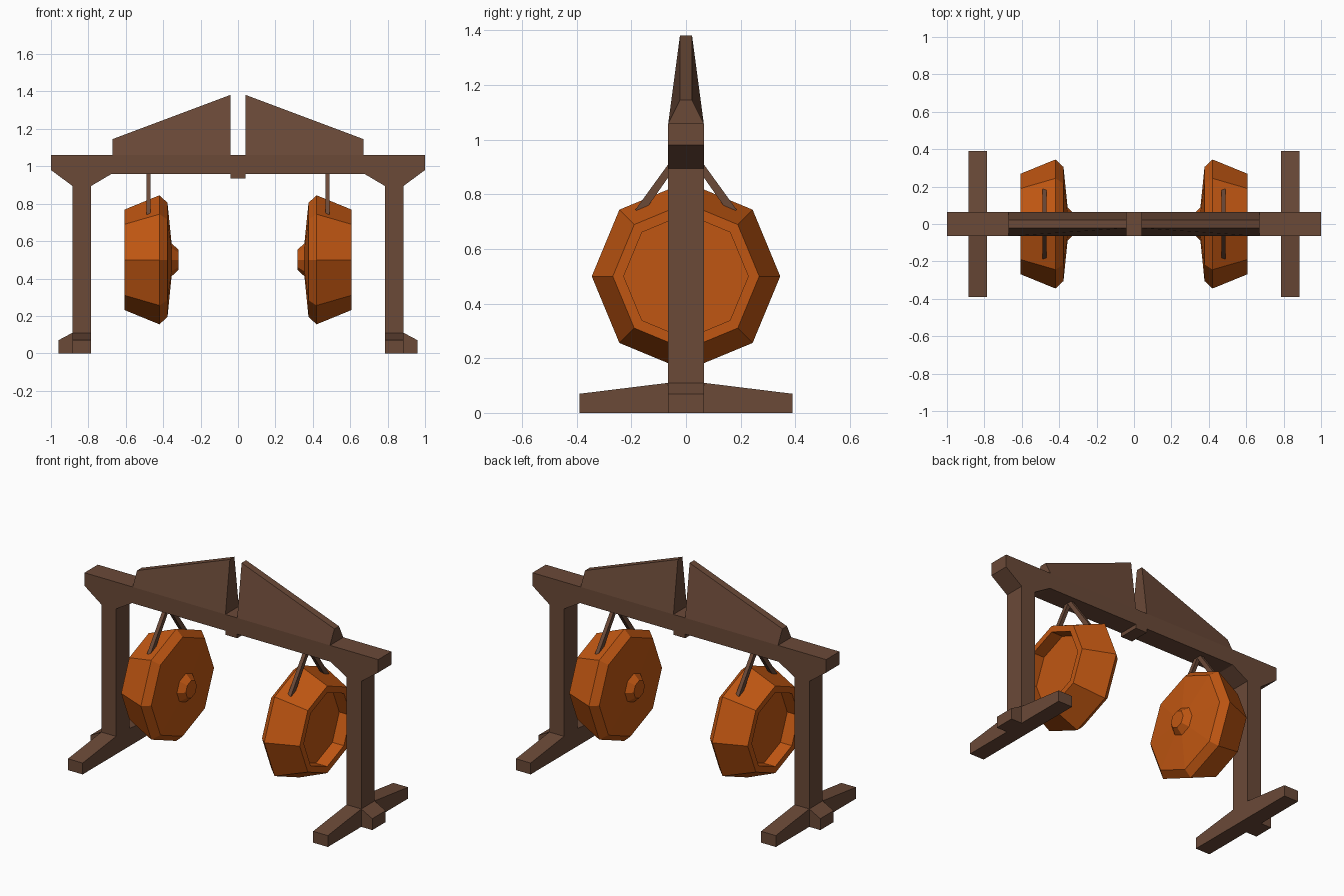
import bpy, bmesh, math
from mathutils import Vector

if "Cube" in bpy.data.objects:
    bpy.data.objects.remove(bpy.data.objects["Cube"])


def material(name, rgb):
    m = bpy.data.materials.new(name)
    m.diffuse_color = (*rgb, 1)
    m.use_nodes = True
    m.node_tree.nodes["Principled BSDF"].inputs["Base Color"].default_value = m.diffuse_color
    return m


WOOD = material("dark_wood", (0.145, 0.067, 0.039))
BRONZE = material("orange_bronze", (0.53, 0.094, 0.006))


def finish(name, bm, mat):
    bmesh.ops.recalc_face_normals(bm, faces=bm.faces)
    me = bpy.data.meshes.new(name)
    bm.to_mesh(me)
    bm.free()
    me.materials.append(mat)
    ob = bpy.data.objects.new(name, me)
    bpy.context.collection.objects.link(ob)
    return ob


def prism(name, pts, direction, mat=WOOD):
    """Extrude a closed 3D outline along a vector."""
    bm = bmesh.new()
    face = bm.faces.new([bm.verts.new(p) for p in pts])
    ext = bmesh.ops.extrude_face_region(bm, geom=[face])
    verts = [g for g in ext["geom"] if isinstance(g, bmesh.types.BMVert)]
    bmesh.ops.translate(bm, vec=direction, verts=verts)
    return finish(name, bm, mat)


def lathe_x(name, profile, centre_z, side, mat, n=8):
    """Turn (x, radius) points around a horizontal x axis."""
    bm = bmesh.new()
    rings = []
    for x, r in profile:
        rings.append([bm.verts.new((side * x, r * math.cos(2 * math.pi * i / n),
                                    centre_z + r * math.sin(2 * math.pi * i / n)))
                      for i in range(n)])
    for a, b in zip(rings, rings[1:]):
        for i in range(n):
            j = (i + 1) % n
            bm.faces.new((a[i], a[j], b[j], b[i]))
    bm.faces.new(rings[0])
    bm.faces.new(rings[-1])
    return finish(name, bm, mat)


W = 0.065  # half depth of the frame

# Top beam with angled brackets at the posts
half = [(1, 1.06), (1, 0.98), (0.885, 0.895), (0.785, 0.895), (0.675, 0.96)]
outline = half + [(-x, z) for x, z in reversed(half)]
prism("top_beam", [(x, -W, z) for x, z in outline], (0, 2 * W, 0))

# Small key block under the middle of the beam
prism("centre_block", [(-0.04, -W, 0.935), (0.04, -W, 0.935),
                       (0.04, -W, 0.97), (-0.04, -W, 0.97)], (0, 2 * W, 0))

for side, label in ((-1, "left"), (1, "right")):
    # Post
    prism(label + "_post", [(side * x, y, 0) for x, y in
          ((0.785, -W), (0.885, -W), (0.885, W), (0.785, W))], (0, 0, 0.9))
    # Long foot running front to back
    foot = [(-0.39, 0), (0.39, 0), (0.39, 0.07), (W, 0.11), (-W, 0.11), (-0.39, 0.07)]
    prism(label + "_foot", [(side * 0.785, y, z) for y, z in foot], (side * 0.1, 0, 0))
    # Short outer foot
    toe = [(0.88, 0), (0.96, 0), (0.96, 0.07), (0.885, 0.11), (0.88, 0.11)]
    prism(label + "_outer_foot", [(side * x, -W, z) for x, z in toe], (0, 2 * W, 0))

    # Sloping crest, narrower at the top
    bm = bmesh.new()
    bmesh.ops.create_cube(bm, size=1)
    for v in bm.verts:
        inner, top = v.co.x < 0, v.co.z > 0
        z = (1.382 if inner else 1.145) if top else 1.06
        y = math.copysign(0.022 if top else W, v.co.y)
        v.co = Vector((side * (0.04 if inner else 0.672), y, z))
    finish(label + "_crest", bm, WOOD)

    # Octagonal gong with a boss inward and a recess outward
    lathe_x(label + "_gong", [(0.318, 0.054), (0.355, 0.088), (0.377, 0.305),
            (0.42, 0.345), (0.608, 0.268), (0.608, 0.228), (0.53, 0.228)],
            0.5, side, BRONZE)

    # Pair of slanted hangers
    for s, end in ((-1, "front"), (1, "back")):
        pts = [(0.0, 1.0), (0.0, 0.955), (0.14, 0.755), (0.163, 0.735), (0.186, 0.743)]
        prism(f"{label}_{end}_hanger",
              [(side * 0.467, s * y, z) for y, z in pts], (side * 0.023, 0, 0))
